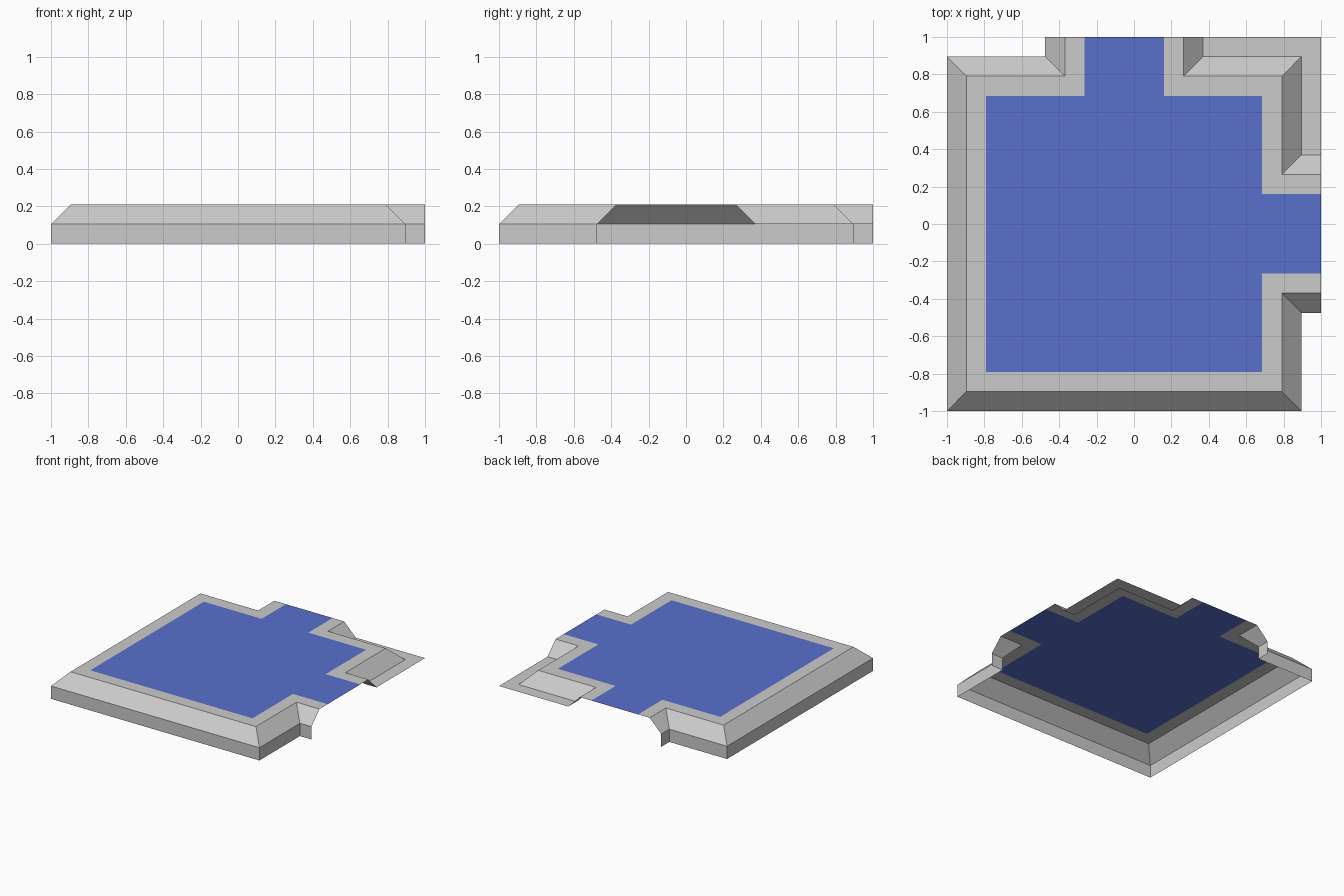
import bpy

if "Cube" in bpy.data.objects:
    bpy.data.objects.remove(bpy.data.objects["Cube"])

S = 0.105           # step of the edge profile
TOP, MID = 2 * S, S

# Inner edge of each border as (x, y, sx, sy); sx, sy give the outward offset direction
OUTER = [(-.265, 1, -1, 0), (-.265, .685, -1, 1), (-.79, .685, -1, 1), (-.79, -.79, -1, -1),
         (.685, -.79, 1, -1), (.685, -.265, 1, -1), (1, -.265, 0, -1)]
INNER = [(.16, 1, 1, 0), (.16, .685, 1, 1), (.685, .685, 1, 1), (.685, .16, 1, 1), (1, .16, 0, 1)]


def ring(path, d, z):
    """Path pushed outward by d at height z."""
    return [(x + sx * d, y + sy * d, z) for x, y, sx, sy in path]


def make(name, verts, faces):
    mesh = bpy.data.meshes.new(name)
    mesh.from_pydata(verts, [], faces)
    mesh.validate()
    mesh.update()
    obj = bpy.data.objects.new(name, mesh)
    bpy.context.collection.objects.link(obj)
    return obj


def border(name, path, profile, flip=False):
    """Sweep an (offset, height) profile along a mitred path."""
    n = len(path)
    verts = [v for d, z in profile for v in ring(path, d, z)]
    faces = []
    for r in range(len(profile) - 1):
        for i in range(n - 1):
            a = r * n + i
            f = (a, a + n, a + n + 1, a + 1)
            faces.append(f[::-1] if flip else f)
    return make(name, verts, faces)


# Blue floor with two arms reaching the tile edge
floor_pts = ring(OUTER, 0, TOP) + ring(INNER, 0, TOP)[::-1]
floor = make("floor", floor_pts, [tuple(range(len(floor_pts)))])
blue = bpy.data.materials.new("floor_blue")
blue.diffuse_color = (.10, .16, .60, 1)
blue.use_nodes = True
blue.node_tree.nodes["Principled BSDF"].inputs["Base Color"].default_value = blue.diffuse_color
floor.data.materials.append(blue)

# Outer border: flat rim, bevel, vertical wall down to the ground
border("outer_border", OUTER, [(0, TOP), (S, TOP), (2 * S, MID), (2 * S, 0)])

# Border around the inside corner: flat rim and bevel
border("inner_border", INNER, [(0, TOP), (S, TOP), (2 * S, MID)])

# Low ledge filling the corner out to the tile edge
e = ring(INNER, 2 * S, MID)
make("corner_ledge", e + [(1, 1, MID)], [(0, 1, 2, 5), (2, 3, 4, 5)])
